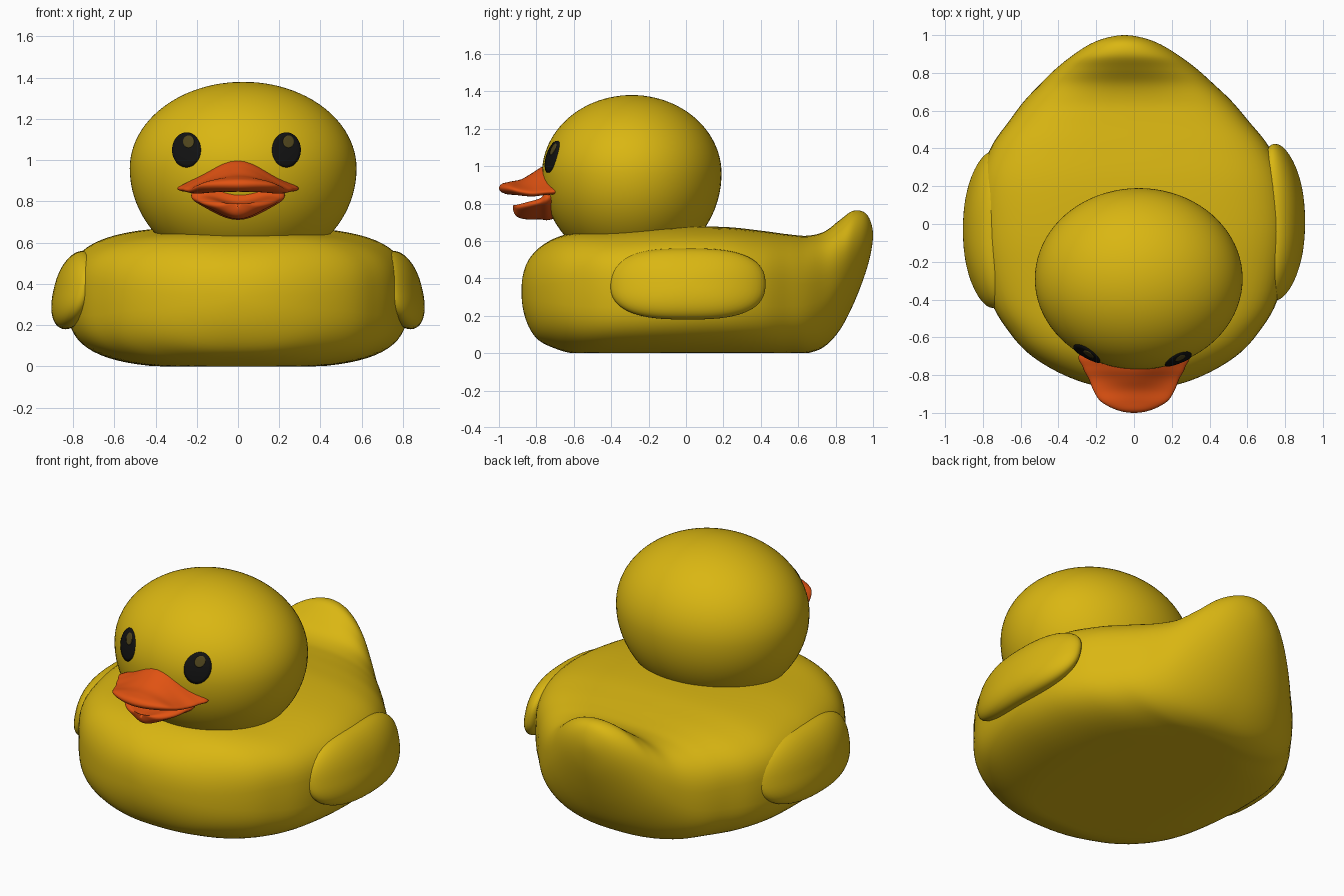
import bpy
import bmesh
from math import sin, cos, pi, sqrt, copysign

if "Cube" in bpy.data.objects:
    bpy.data.objects.remove(bpy.data.objects["Cube"], do_unlink=True)


def material(name, r, g, b):
    m = bpy.data.materials.new(name)
    m.use_nodes = True
    m.diffuse_color = (r, g, b, 1)
    node = m.node_tree.nodes["Principled BSDF"]
    node.inputs["Base Color"].default_value = (r, g, b, 1)
    node.inputs["Roughness"].default_value = 0.5
    return m


YELLOW = material("duck yellow", 0.70, 0.47, 0.006)
ORANGE = material("beak orange", 0.75, 0.085, 0.006)
BLACK = material("eye black", 0.006, 0.006, 0.006)
OLIVE = material("eye highlight olive", 0.08, 0.06, 0.012)


def finish(name, bm, mat):
    """Turn a bmesh into a smooth shaded object."""
    bmesh.ops.remove_doubles(bm, verts=bm.verts, dist=0.0001)
    bmesh.ops.recalc_face_normals(bm, faces=bm.faces)
    for face in bm.faces:
        face.smooth = True
    mesh = bpy.data.meshes.new(name)
    bm.to_mesh(mesh)
    bm.free()
    mesh.materials.append(mat)
    obj = bpy.data.objects.new(name, mesh)
    bpy.context.collection.objects.link(obj)
    return obj


def power(value, n):
    return copysign(abs(value) ** (2 / n), value)


def skin(bm, rings):
    """Join closed rings of points with quads."""
    loops = [[bm.verts.new(p) for p in ring] for ring in rings]
    for a, b in zip(loops, loops[1:]):
        for i in range(len(a)):
            j = (i + 1) % len(a)
            bm.faces.new((a[i], a[j], b[j], b[i]))
    return loops


def smooth_stations(stations, steps):
    """Spline through stations, mirrored past both ends for round tips."""
    def mirrored(s):
        return (s[0], -s[1], s[3], s[2], s[4])
    pts = [mirrored(stations[1]), *stations, mirrored(stations[-2])]
    out = []
    for k in range(1, len(pts) - 2):
        for i in range(steps):
            t = i / steps
            out.append([b + t / 2 * (c - a + t * (2 * a - 5 * b + 4 * c - d + t * (3 * (b - c) + d - a)))
                        for a, b, c, d in zip(*pts[k - 1:k + 3])])
    return out + [list(stations[-1])]


def loft(name, stations, mat, shape, segments=72, steps=5):
    """Loft along y; station = y, half width, bottom, top, shape value."""
    rings = []
    for y, w, low, high, value in smooth_stations(stations, steps):
        ring = []
        for i in range(segments):
            a = 2 * pi * i / segments
            n, arch, lean = shape(value, y)
            x = power(cos(a), n)
            z = (low + high) / 2 + (high - low) / 2 * power(sin(a), n)
            z += arch * (0.5 + 0.5 * cos(pi * x))
            ring.append((w * x + lean, y, max(z, 0)))
        rings.append(ring)
    bm = bmesh.new()
    skin(bm, rings)
    return finish(name, bm, mat)


# Body with upturned tail
loft("body", [
    (-.88, 0, .33, .33, 2.3), (-.86, .19, .19, .46, 2.3),
    (-.8, .37, .08, .55, 2.5), (-.7, .54, .025, .615, 2.8),
    (-.58, .655, -.005, .645, 3.1), (-.4, .76, -.01, .655, 3.3),
    (-.1, .82, -.01, .675, 3.3), (.2, .81, -.01, .675, 3.2),
    (.4, .74, -.01, .655, 3.1), (.55, .63, -.005, .635, 3),
    (.65, .55, 0, .628, 2.8), (.74, .46, .035, .65, 2.5),
    (.82, .375, .12, .71, 2.2), (.89, .285, .25, .76, 2.1),
    (.95, .19, .4, .755, 2), (.985, .1, .52, .71, 2),
    (1, 0, .63, .63, 2),
], YELLOW, lambda n, y: (n, 0, -.05 * max(0, y)))

# Head, a little deeper below its middle than above
HX, HY, HZ = 0.025, -0.29, 0.96
RX, RY, UP, DOWN = 0.55, 0.48, 0.42, 0.5
bm = bmesh.new()
bmesh.ops.create_uvsphere(bm, u_segments=80, v_segments=48, radius=1)
for v in bm.verts:
    v.co = (HX + RX * v.co.x, HY + RY * v.co.y,
            HZ + v.co.z * (UP if v.co.z > 0 else DOWN))
finish("head", bm, YELLOW)


def head_front(x, z):
    u, v = (x - HX) / RX, (z - HZ) / (UP if z > HZ else DOWN)
    return HY - RY * sqrt(1 - u * u - v * v)


def patch(name, x, z, rx, rz, lift, mat):
    """Thin oval plate that hugs the front of the head."""
    rings = []
    for k in range(7):
        r = 1 - k / 6
        off = lift if k else -0.004
        r = min(r * 1.2, 1) if k else 1
        ring = []
        for i in range(40):
            a = 2 * pi * i / 40
            px, pz = x + rx * r * cos(a), z + rz * r * sin(a)
            ring.append((px, head_front(px, pz) - off, pz))
        rings.append(ring)
    bm = bmesh.new()
    skin(bm, rings)
    finish(name, bm, mat)


# Eyes with highlights
for side, x in (("left", 0.235), ("right", -0.25)):
    patch(side + "_eye", x, 1.05, 0.07, 0.085, 0.007, BLACK)
    patch(side + "_eye_highlight", x + 0.01, 1.09, 0.027, 0.03, 0.01, OLIVE)

# Beak: shape value is the height of the arch at the middle
loft("upper_beak", [
    (-1, 0, .882, .882, 0), (-.985, .09, .86, .905, 0),
    (-.94, .175, .842, .912, .005), (-.88, .215, .825, .9, .03),
    (-.82, .24, .815, .895, .07), (-.76, .27, .82, .9, .1),
    (-.68, .275, .83, .9, .11), (-.6, 0, .87, .87, .1),
], ORANGE, lambda arch, y: (2, arch, 0), 48)
loft("lower_beak", [
    (-.925, 0, .79, .79, -.02), (-.905, .09, .755, .805, -.025),
    (-.85, .16, .755, .825, -.04), (-.78, .2, .765, .85, -.05),
    (-.72, .215, .765, .9, -.05), (-.6, 0, .82, .82, -.04),
], ORANGE, lambda arch, y: (2, arch, 0), 48)

# Wings: rounded pads bent around the sides of the body
for side, sign, shift in (("left", 1, 0.01), ("right", -1, -0.03)):
    rings = []
    for k in range(25):
        lat = pi * (k / 24 - 0.5)
        r, bulge = power(cos(lat), 2.3), sin(lat)
        ring = []
        for i in range(64):
            a = 2 * pi * i / 64
            y = 0.415 * r * power(cos(a), 2.8)
            z = 0.19 * r * power(sin(a), 2.5)
            x = 0.795 + 0.1 * bulge - 0.22 * z - 0.28 * y * y
            ring.append((sign * x, y + shift, z + 0.37))
        rings.append(ring)
    bm = bmesh.new()
    skin(bm, rings)
    finish(side + "_wing", bm, YELLOW)
